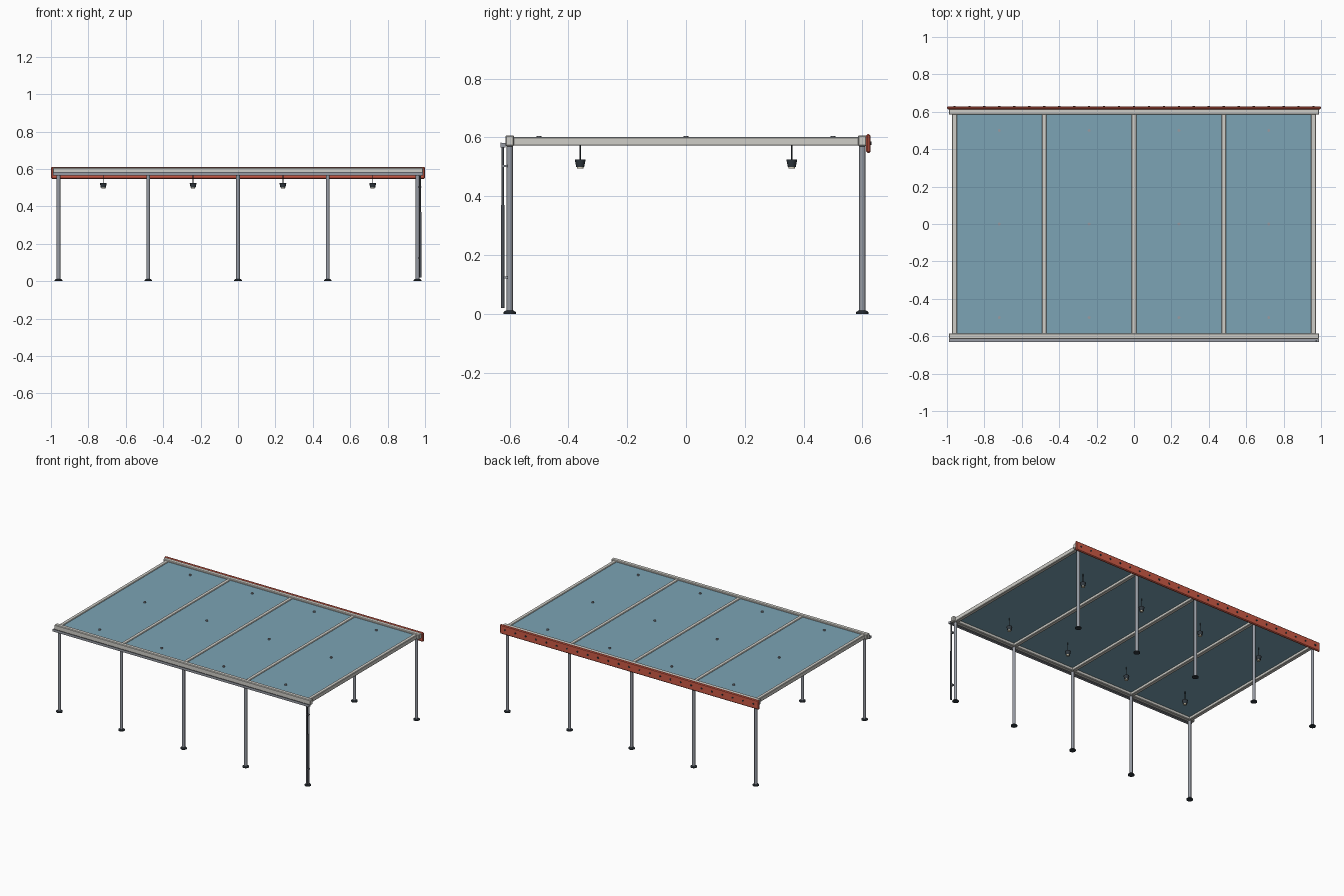
import bpy, math
from mathutils import Vector

cube = bpy.data.objects.get("Cube")
if cube:
    bpy.data.objects.remove(cube, do_unlink=True)


def material(name, r, g, b):
    m = bpy.data.materials.new(name)
    m.use_nodes = True
    m.diffuse_color = (r, g, b, 1)
    m.node_tree.nodes["Principled BSDF"].inputs["Base Color"].default_value = (r, g, b, 1)
    return m


FRAME = material("pale frame", 0.62, 0.61, 0.57)
GLASS = material("blue roofing", 0.2, 0.37, 0.46)
RED = material("red board", 0.6, 0.1, 0.06)
STEEL = material("grey steel", 0.31, 0.33, 0.37)
DARK = material("charcoal", 0.03, 0.04, 0.05)
PIPE = material("dark grey pipe", 0.07, 0.08, 0.095)
BULB = material("warm lamp glass", 0.7, 0.65, 0.5)


def box(name, lo, hi, mat, bevel=0.0):
    """Box between two corners with optional chamfered edges."""
    lo, hi = Vector(lo), Vector(hi)
    bpy.ops.mesh.primitive_cube_add(size=1, location=(lo + hi) / 2)
    ob = bpy.context.object
    ob.name = name
    ob.scale = hi - lo
    bpy.ops.object.transform_apply(location=False, rotation=False, scale=True)
    if bevel:
        mod = ob.modifiers.new("chamfer", "BEVEL")
        mod.width = bevel
        mod.segments = 1
    ob.data.materials.append(mat)
    return ob


def cone(name, start, end, r1, r2, mat, sides=12):
    """Round bar or cone from start to end."""
    start, end = Vector(start), Vector(end)
    axis = end - start
    bpy.ops.mesh.primitive_cone_add(vertices=sides, radius1=r1, radius2=r2,
                                    depth=axis.length, location=(start + end) / 2)
    ob = bpy.context.object
    ob.name = name
    ob.rotation_euler = axis.to_track_quat("Z", "Y").to_euler()
    ob.data.materials.append(mat)
    bpy.ops.object.shade_smooth_by_angle(angle=math.radians(40))
    return ob


def rod(name, start, end, r, mat, sides=12):
    return cone(name, start, end, r, r, mat, sides)


post_xs = [-0.96, -0.48, 0, 0.48, 0.96]
bay_xs = [-0.72, -0.24, 0.24, 0.72]

# Posts with round feet
for x in post_xs:
    for y, side in ((-0.6, "front"), (0.6, "back")):
        rod(side + "_post", (x, y, 0.005), (x, y, 0.575), 0.0105, STEEL)
        rod(side + "_foot", (x, y, 0), (x, y, 0.006), 0.021, DARK, 16)
        cone(side + "_foot_collar", (x, y, 0.006), (x, y, 0.011), 0.02, 0.014, DARK, 16)

# Long beams and rafters
for y, side in ((-0.6, "front"), (0.6, "back")):
    box(side + "_beam", (-0.99, y - 0.015, 0.57), (0.99, y + 0.015, 0.607), FRAME, 0.004)
for x in post_xs:
    box("rafter", (x - 0.013, -0.59, 0.572), (x + 0.013, 0.59, 0.602), FRAME, 0.003)

# Roof panels, roof fixings and hanging lamps
for x in bay_xs:
    box("roof_panel", (x - 0.23, -0.588, 0.59), (x + 0.23, 0.588, 0.597), GLASS)
    for y in (-0.5, 0, 0.5):
        rod("roof_fixing", (x, y, 0.595), (x, y, 0.605), 0.008, STEEL, 8)
    for y in (-0.36, 0.36):
        rod("lamp_cord", (x, y, 0.52), (x, y, 0.592), 0.002, DARK, 8)
        cone("lamp_shade", (x, y, 0.5), (x, y, 0.525), 0.0135, 0.0185, DARK, 12)
        rod("lamp_glass", (x, y, 0.494), (x, y, 0.501), 0.011, BULB, 12)

# Gutter trough along the front
box("gutter_floor", (-0.99, -0.63, 0.566), (0.99, -0.614, 0.57), STEEL)
box("gutter_lip", (-0.99, -0.632, 0.566), (0.99, -0.628, 0.583), STEEL)
for x in (-0.988, 0.988):
    box("gutter_end", (x - 0.002, -0.63, 0.566), (x + 0.002, -0.614, 0.581), STEEL)

# Downpipe at the front left corner
rod("downpipe_upper", (0.974, -0.624, 0.34), (0.974, -0.624, 0.57), 0.0045, PIPE)
rod("downpipe_lower", (0.976, -0.624, 0.02), (0.976, -0.624, 0.37), 0.006, PIPE)
for z in (0.12, 0.5):
    box("downpipe_bracket", (0.962, -0.626, z), (0.98, -0.605, z + 0.006), STEEL)

# Red board with a row of bolts along the back
box("back_board", (-1, 0.613, 0.547), (1, 0.628, 0.611), RED, 0.005)
for i in range(25):
    x = -0.96 + 0.08 * i
    rod("board_bolt", (x, 0.625, 0.58), (x, 0.632, 0.58), 0.006, DARK, 8)
